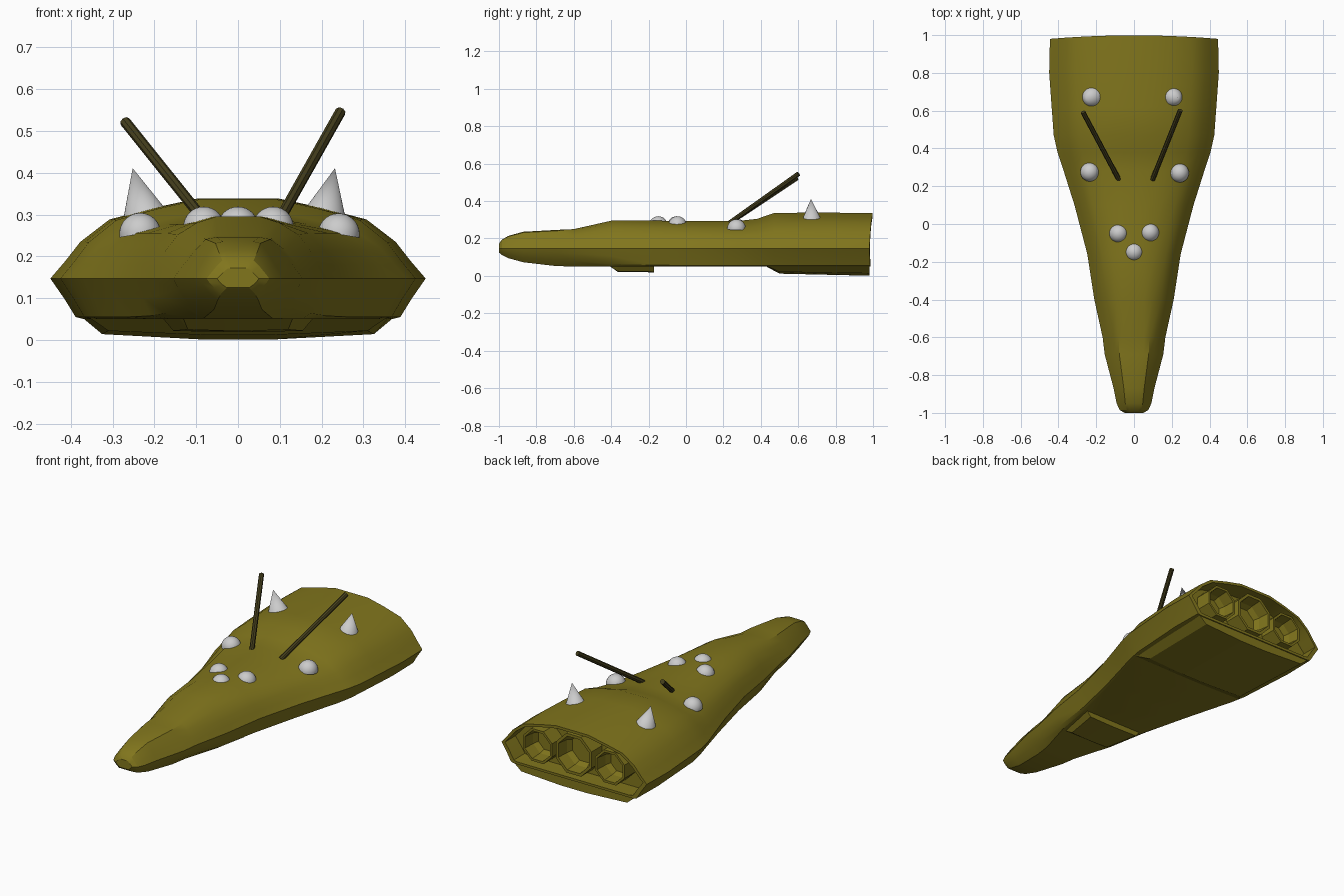
import bpy, bmesh, math
from mathutils import Vector, Matrix

if "Cube" in bpy.data.objects:
    bpy.data.objects.remove(bpy.data.objects["Cube"])

def material(name, col):
    m = bpy.data.materials.new(name)
    m.diffuse_color = (*col, 1)
    m.use_nodes = True
    m.node_tree.nodes["Principled BSDF"].inputs["Base Color"].default_value = m.diffuse_color
    return m

OLIVE = material("olive", (0.22, 0.18, 0.012))
DARK = material("dark_olive", (0.06, 0.05, 0.012))

def finish(name, bm, mat=None, smooth=None):
    bmesh.ops.recalc_face_normals(bm, faces=bm.faces)
    me = bpy.data.meshes.new(name)
    bm.to_mesh(me)
    bm.free()
    ob = bpy.data.objects.new(name, me)
    bpy.context.collection.objects.link(ob)
    if mat:
        me.materials.append(mat)
    if smooth:
        bpy.ops.object.select_all(action='DESELECT')
        ob.select_set(True)
        bpy.context.view_layer.objects.active = ob
        bpy.ops.object.shade_smooth_by_angle(angle=math.radians(smooth))
    return ob

def loft(name, rings, mat, smooth=None):
    """Skin closed rings of equal length and cap both ends."""
    bm = bmesh.new()
    vs = [[bm.verts.new(p) for p in r] for r in rings]
    n = len(vs[0])
    for a, b in zip(vs, vs[1:]):
        for i in range(n):
            j = (i + 1) % n
            bm.faces.new((a[i], a[j], b[j], b[i]))
    bm.faces.new(vs[0])
    bm.faces.new(vs[-1])
    return finish(name, bm, mat, smooth)

def mirrored(half):
    """Complete a right-hand half outline (top to bottom)."""
    return half + [(-x, z) for x, z in reversed(half)]

# Hull: fractional half outlines, (share of half width, share of height from the waist)
NOSE = [(.33, 1), (.5, .95), (.68, .65), (.83, .35), (.92, .17), (1, 0),
        (.92, -.25), (.75, -.65), (.53, -1)]
TAIL = [(.22, 1), (.45, .885), (.685, .74), (.84, .46), (.92, .22), (1, 0),
        (.925, -.5), (.865, -.95), (.82, -1)]
WAIST = 0.147

def section(w, top, bot, t):
    pts = []
    for (xa, za), (xb, zb) in zip(NOSE, TAIL):
        x, z = xa + (xb - xa) * t, za + (zb - za) * t
        pts.append((x * w, WAIST + z * (top - WAIST if z > 0 else WAIST - bot)))
    return mirrored(pts)

# y, half width, top, bottom, nose-to-tail blend
STATIONS = [(-1.0, .05, .172, .125, 0), (-.985, .075, .193, .112, 0),
            (-.95, .092, .214, .095, 0), (-.87, .108, .236, .073, 0),
            (-.69, .155, .246, .052, 0), (-.6, .166, .25, .051, .15),
            (-.4, .21, .295, .05, .7), (-.16, .247, .295, .05, .9),
            (.1, .315, .294, .05, 1), (.28, .372, .294, .05, 1),
            (.38, .405, .305, .05, 1), (.47, .425, .336, .05, 1),
            (.62, .436, .338, .05, 1), (.8, .449, .338, .05, 1)]
rings = [[(x, y, z) for x, z in section(w, a, b, t)] for y, w, a, b, t in STATIONS]
# bowed rear edge, rim and engine recess
end = section(.445, .335, .05, 1)
rings.append([(x, .98 + .019 * (1 - (x / .445) ** 2), z) for x, z in end])
inner = [(x * .95, .19 + (z - .19) * .9) for x, z in end]
rings.append([(x, .98 + .019 * (1 - (x / .445) ** 2), z) for x, z in inner])
rings.append([(x, .89, z) for x, z in inner])
loft("hull", rings, OLIVE, 25)

# Belly plates: y, upper half width, lower half width, lower z
def belly(name, stations):
    loft(name, [[(x, y, z) for x, z in mirrored(
        [(wu, .064), (wl, zb + dz), (.25 * wl, zb)])]
        for y, wu, wl, zb, dz in stations], OLIVE)

belly("front_belly_plate", [(-.405, .14, .13, .05, .0), (-.365, .15, .12, .022, .003),
                            (-.17, .19, .155, .019, .003)])
belly("rear_belly_plate", [(.43, .362, .355, .05, .003), (.5, .37, .31, .012, .01),
                           (.98, .385, .325, .001, .013)])

# Engine nozzles: open octagonal funnels
for name, cx, cz, r in (("left_engine", -.222, .183, .097), ("centre_engine", 0, .194, .118),
                        ("right_engine", .222, .183, .097)):
    prof = [(.87, 1), (.985, 1), (.985, .86), (.92, .8), (.86, .55)]
    loft(name, [[(cx + r * k * math.cos(math.radians(22.5 + 45 * i)), y,
                  cz + r * k * math.sin(math.radians(22.5 + 45 * i))) for i in range(8)]
                for y, k in prof], OLIVE)

def rod(name, a, b, r1, r2, sides, mat=None, smooth=None):
    a, b = Vector(a), Vector(b)
    bm = bmesh.new()
    bmesh.ops.create_cone(bm, cap_ends=True, segments=sides, radius1=r1, radius2=r2,
                          depth=(b - a).length)
    q = (b - a).to_track_quat('Z', 'Y').to_matrix().to_4x4()
    bm.transform(Matrix.Translation((a + b) / 2) @ q)
    return finish(name, bm, mat, smooth)

# Antennas
rod("left_antenna", (-.08, .235, .285), (-.27, .592, .522), .013, .013, 8, DARK)
rod("right_antenna", (.098, .235, .285), (.245, .602, .546), .013, .013, 8, DARK)

# Spikes leaning outward
rod("left_spike", (-.222, .672, .293), (-.252, .668, .411), .056, 0, 32, None, 40)
rod("right_spike", (.207, .672, .296), (.232, .668, .411), .053, 0, 32, None, 40)

# Domes: half spheres following the deck slope
def dome(name, loc, r, tilt=0):
    bm = bmesh.new()
    bmesh.ops.create_uvsphere(bm, u_segments=32, v_segments=16, radius=r)
    bmesh.ops.bisect_plane(bm, geom=bm.verts[:] + bm.edges[:] + bm.faces[:], dist=1e-4,
                           plane_co=(0, 0, 0), plane_no=(0, 0, -1), clear_outer=True)
    bmesh.ops.holes_fill(bm, edges=[e for e in bm.edges if e.is_boundary])
    bm.transform(Matrix.Translation(loc) @ Matrix.Rotation(math.radians(tilt), 4, 'Y'))
    finish(name, bm, None, 40)

dome("left_large_dome", (-.234, .275, .254), .05, -10)
dome("right_large_dome", (.241, .27, .253), .05, 10)
dome("left_small_dome", (-.082, -.05, .27), .049)
dome("right_small_dome", (.084, -.045, .27), .049)
dome("front_small_dome", (0, -.148, .27), .049)
